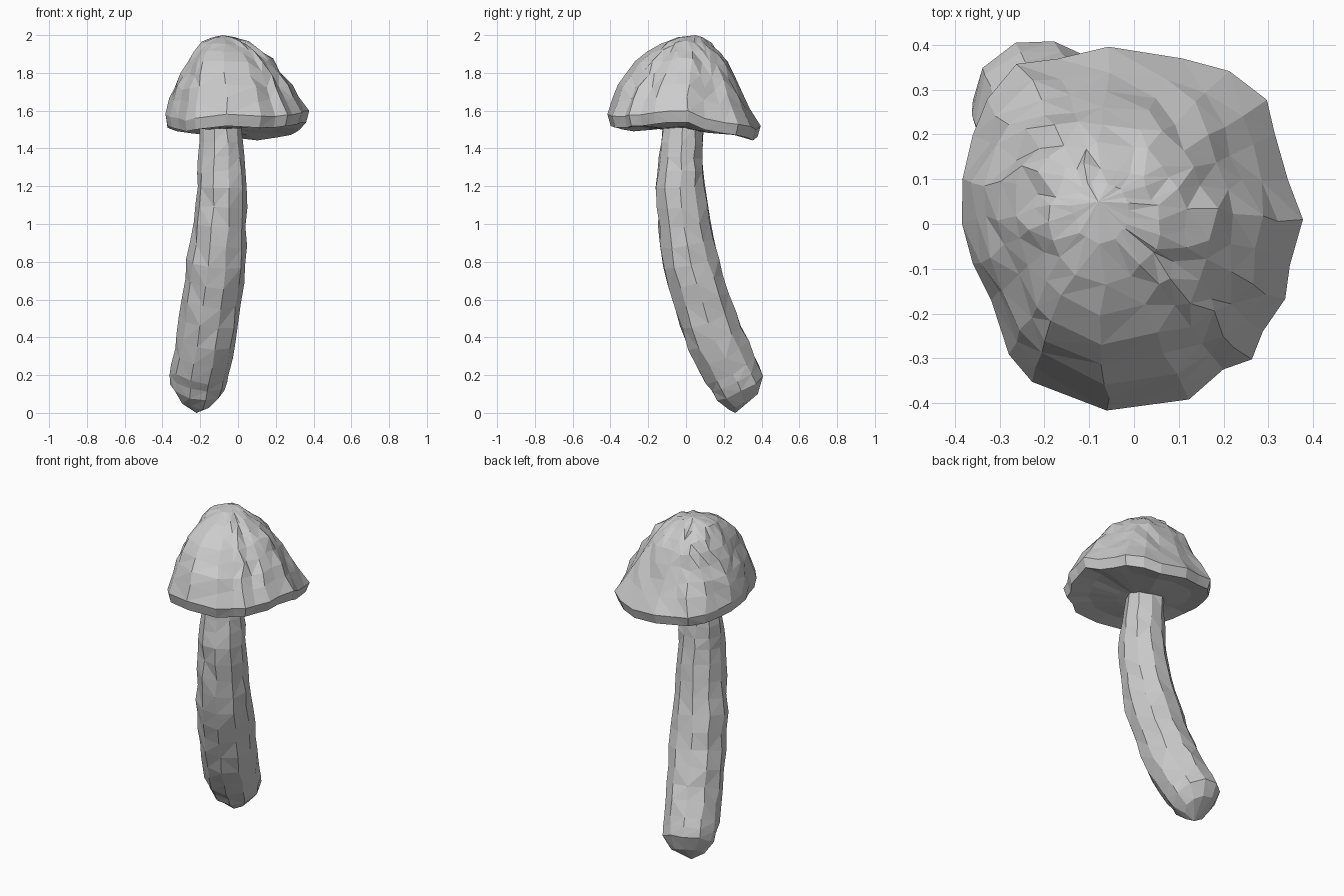
import bpy, bmesh, math, random
from mathutils import Vector

if "Cube" in bpy.data.objects:
    bpy.data.objects.remove(bpy.data.objects["Cube"])

random.seed(7)


def jitter(a):
    return Vector([random.uniform(-a, a) for _ in range(3)])


def loft(name, rings, start, end):
    """Skin a list of closed rings, closing each end to a single point."""
    bm = bmesh.new()
    loops = [[bm.verts.new(p) for p in ring] for ring in rings]
    n = len(loops[0])
    for a, b in zip(loops, loops[1:]):
        for i in range(n):
            j = (i + 1) % n
            bm.faces.new((a[i], a[j], b[j], b[i]))
    for loop, tip in ((loops[0], start), (loops[-1], end)):
        v = bm.verts.new(tip)
        for i in range(n):
            bm.faces.new((loop[i], loop[(i + 1) % n], v))
    bmesh.ops.recalc_face_normals(bm, faces=bm.faces)
    bmesh.ops.triangulate(bm, faces=bm.faces)
    mesh = bpy.data.meshes.new(name)
    bm.to_mesh(mesh)
    bm.free()
    obj = bpy.data.objects.new(name, mesh)
    bpy.context.collection.objects.link(obj)
    return obj


# Stem: bent centre line with radius, top to bottom (x, y, z, radius)
path = [(-.09, -.015, 1.51, .11), (-.09, -.025, 1.35, .12), (-.085, -.03, 1.2, .132),
        (-.097, -.01, 1.0, .142), (-.115, .025, .8, .156), (-.137, .08, .6, .158),
        (-.165, .15, .4, .157), (-.2, .235, .23, .154), (-.218, .285, .135, .145)]
stations = []
for p, q in zip(path, path[1:]):
    stations += [Vector(p), Vector(p).lerp(Vector(q), .5)]
stations.append(Vector(path[-1]))
stations.append(Vector((-.222, .298, .067, .092)))

sides = 10
stem_rings = []
for k, s in enumerate(stations):
    a = stations[max(k - 1, 0)].xyz
    b = stations[min(k + 1, len(stations) - 2)].xyz
    if k == len(stations) - 1:
        a, b = stations[-4].xyz, stations[-2].xyz
    axis = Vector((0, 0, -1)) if k == 0 else (b - a).normalized()
    v = axis.cross(Vector((1, 0, 0))).normalized()
    u = v.cross(axis).normalized()
    ring = []
    for i in range(sides):
        t = 2 * math.pi * i / sides
        ring.append(s.xyz + (u * math.cos(t) + v * math.sin(t)) * s.w + jitter(.006))
    stem_rings.append(ring)
loft("stem", stem_rings, (-.09, -.015, 1.51), (-.22, .262, 0))

# Cap: uneven rim outline (x, y, lower z), counter-clockwise
rim = [(.38, .01, 1.54), (.345, .1, 1.50), (.315, .2, 1.48), (.295, .275, 1.47),
       (.21, .34, 1.455), (.11, .37, 1.44), (-.06, .395, 1.46), (-.17, .37, 1.47),
       (-.26, .355, 1.48), (-.33, .28, 1.49), (-.36, .2, 1.50), (-.385, .1, 1.51),
       (-.385, 0, 1.52), (-.36, -.09, 1.51), (-.32, -.17, 1.50), (-.28, -.29, 1.49),
       (-.23, -.35, 1.50), (-.06, -.415, 1.52), (.12, -.39, 1.51), (.2, -.325, 1.51),
       (.265, -.3, 1.52), (.285, -.24, 1.52), (.335, -.17, 1.53), (.35, -.09, 1.54)]
apex = Vector((-.08, .05, 2.0))
stem_top = Vector((-.09, -.015, 1.505))

# Dome levels: height fraction, radius on the full side, radius on the steep side
levels = [(0, 1, 1), (.2, .93, .85), (.36, .87, .73), (.52, .77, .62),
          (.68, .67, .51), (.8, .54, .38), (.9, .39, .24), (.97, .2, .12)]


def under_ring(f, lift):
    return [stem_top.lerp(Vector(p), f) + Vector((0, 0, lift)) for p in rim]


cap_rings = [under_ring(.35, 0), under_ring(.7, .012), under_ring(.96, 0)]
for h, full, steep in levels:
    ring = []
    for x, y, z in rim:
        ang = math.atan2(y - apex.y, x - apex.x)
        w = .5 + .5 * math.cos(ang + math.radians(110))
        f = steep + (full - steep) * w
        lip = z + .06
        p = Vector((apex.x + (x - apex.x) * f, apex.y + (y - apex.y) * f,
                    lip + (apex.z - lip) * h))
        ring.append(p + jitter(.011 if 0 < h < .95 else .003))
    cap_rings.append(ring)
loft("cap", cap_rings, stem_top, apex)
